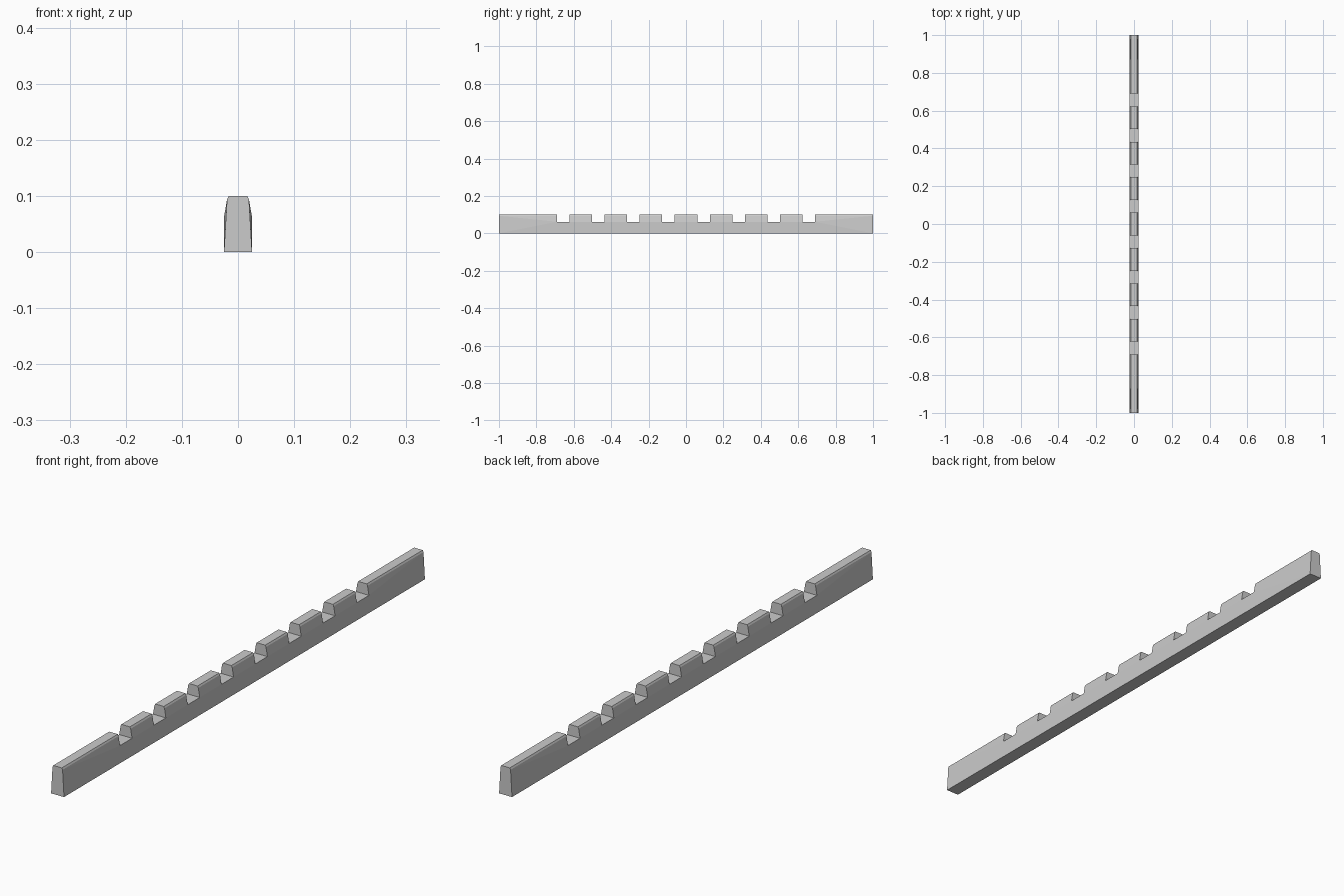
import bpy, bmesh

if "Cube" in bpy.data.objects:
    bpy.data.objects.remove(bpy.data.objects["Cube"])

BASE, SHOULDER, CREST = (0.025, 0.0), (0.0195, 0.094), (0.0165, 0.1)
FLOOR = (0.025, 0.062)      # the notch floor flares out to full width
HALF_GAP, PITCH, COUNT = 0.0335, 0.1875, 8

bm = bmesh.new()


def face(*points):
    bm.faces.new([bm.verts.new(p) for p in points])


def at(y, point, side=1):
    return (side * point[0], y, point[1])


def across(y0, y1, point):
    """Horizontal strip spanning the full width."""
    face(at(y0, point, -1), at(y0, point), at(y1, point), at(y1, point, -1))


centres = [(i - (COUNT - 1) / 2) * PITCH for i in range(COUNT)]
cuts = [c + d for c in centres for d in (-HALF_GAP, HALF_GAP)]
stations = [-1.0] + cuts + [1.0]

for i, (a, b) in enumerate(zip(stations, stations[1:])):
    across(a, b, BASE)
    if i % 2:                                   # notch
        across(a, b, FLOOR)
        for s in (-1, 1):
            face(at(a, BASE, s), at(b, BASE, s), at(b, FLOOR, s), at(a, FLOOR, s))
        continue
    across(a, b, CREST)                         # tooth or plain end
    for s in (-1, 1):
        face(at(a, SHOULDER, s), at(b, SHOULDER, s), at(b, CREST, s), at(a, CREST, s))
        if a == -1.0 or b == 1.0:               # twisted side of the end block
            end, cut = (a, b) if a == -1.0 else (b, a)
            face(at(end, BASE, s), at(cut, BASE, s), at(cut, FLOOR, s))
            face(at(end, BASE, s), at(cut, FLOOR, s), at(end, SHOULDER, s))
            face(at(end, SHOULDER, s), at(cut, FLOOR, s), at(cut, SHOULDER, s))
        else:
            face(at(a, BASE, s), at(b, BASE, s), at(b, FLOOR, s), at(a, FLOOR, s))
            face(at(a, FLOOR, s), at(b, FLOOR, s), at(b, SHOULDER, s), at(a, SHOULDER, s))

# Notch walls and end caps
for y in stations:
    low = BASE if abs(y) == 1.0 else FLOOR
    ring = (low, SHOULDER, CREST)
    face(*[at(y, p) for p in ring], *[at(y, p, -1) for p in reversed(ring)])

bmesh.ops.remove_doubles(bm, verts=bm.verts, dist=1e-5)
bmesh.ops.recalc_face_normals(bm, faces=bm.faces)

mesh = bpy.data.meshes.new("notched_rail")
bm.to_mesh(mesh)
bm.free()
bpy.context.collection.objects.link(bpy.data.objects.new("notched_rail", mesh))
